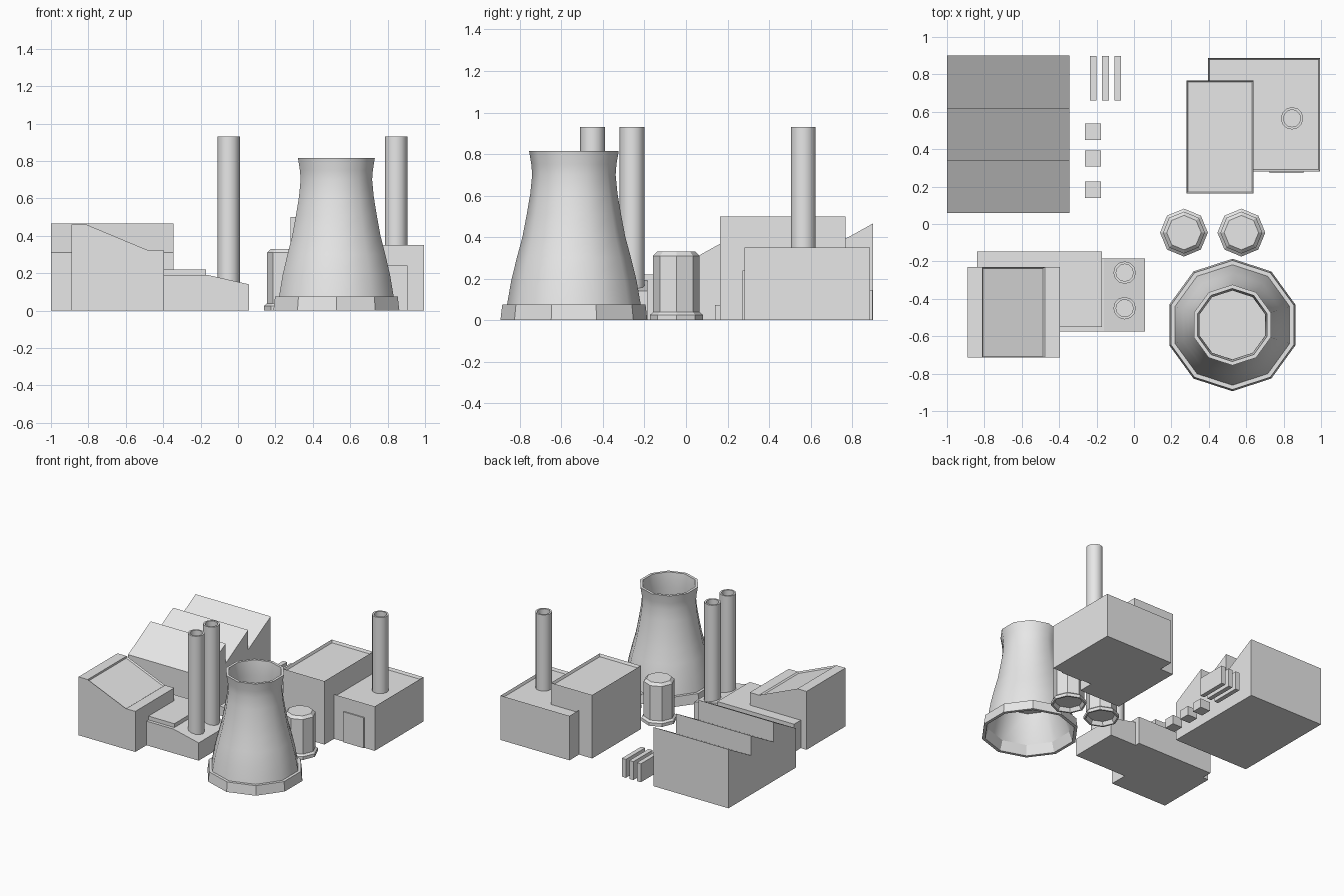
import bpy, bmesh, math
from mathutils import Vector

cube = bpy.data.objects.get("Cube")
if cube:
    bpy.data.objects.remove(cube, do_unlink=True)

GREY = bpy.data.materials.new("light_grey")
GREY.use_nodes = True
GREY.diffuse_color = (0.8, 0.8, 0.8, 1)
GREY.node_tree.nodes["Principled BSDF"].inputs["Base Color"].default_value = (0.8, 0.8, 0.8, 1)


def finish(name, bm, smooth=None):
    bmesh.ops.recalc_face_normals(bm, faces=bm.faces)
    me = bpy.data.meshes.new(name)
    bm.to_mesh(me)
    bm.free()
    me.materials.append(GREY)
    ob = bpy.data.objects.new(name, me)
    bpy.context.collection.objects.link(ob)
    if smooth:
        bpy.ops.object.select_all(action='DESELECT')
        ob.select_set(True)
        bpy.context.view_layer.objects.active = ob
        bpy.ops.object.shade_smooth_by_angle(angle=math.radians(smooth))
    return ob


def prism(name, profile, axis, lo, hi, recess=None, rim=0.012, depth=0.02):
    """Extrude a (horizontal, z) profile along axis; optionally sink the face
    whose normal best matches the recess direction."""
    def point(p, d):
        return (d, p[0], p[1]) if axis == 'X' else (p[0], d, p[1])
    bm = bmesh.new()
    face = bm.faces.new([bm.verts.new(point(p, lo)) for p in profile])
    ext = bmesh.ops.extrude_face_region(bm, geom=[face])
    shift = Vector((hi - lo, 0, 0)) if axis == 'X' else Vector((0, hi - lo, 0))
    bmesh.ops.translate(bm, vec=shift,
                        verts=[v for v in ext["geom"] if isinstance(v, bmesh.types.BMVert)])
    bmesh.ops.recalc_face_normals(bm, faces=bm.faces)
    if recess:
        bm.normal_update()
        target = Vector(recess).normalized()
        top = max(bm.faces, key=lambda f: f.normal.dot(target))
        normal = top.normal.copy()
        bmesh.ops.inset_region(bm, faces=[top], thickness=rim)
        bmesh.ops.translate(bm, verts=top.verts, vec=-normal * depth)
    return finish(name, bm)


def box(name, x0, x1, y0, y1, h, recess=None):
    return prism(name, [(x0, 0), (x1, 0), (x1, h), (x0, h)], 'Y', y0, y1, recess)


def lathe(name, profile, sides, x, y, turn=0.0, closed=False, smooth=None):
    """Revolve an (r, z) profile; a radius of zero closes with a flat disc."""
    bm = bmesh.new()
    rings = []
    for r, z in profile:
        if r == 0:
            rings.append([bm.verts.new((x, y, z))] * sides)
        else:
            angles = [turn + math.tau * i / sides for i in range(sides)]
            rings.append([bm.verts.new((x + r * math.cos(a), y + r * math.sin(a), z))
                          for a in angles])
    pairs = list(zip(rings, rings[1:]))
    if closed:
        pairs.append((rings[-1], rings[0]))
    for a, b in pairs:
        for i in range(sides):
            j = (i + 1) % sides
            bm.faces.new(list(dict.fromkeys((a[i], a[j], b[j], b[i]))))
    bmesh.ops.dissolve_limit(bm, angle_limit=0.01, verts=bm.verts, edges=bm.edges)
    return finish(name, bm, smooth)


# Sawtooth roofed hall
teeth = [(0.9, 0), (0.06, 0)]
for k in range(3):
    teeth += [(0.06 + 0.28 * k, 0.31), (0.06 + 0.28 * (k + 1), 0.465)]
prism("sawtooth_hall", teeth, 'X', -1.0, -0.345)

# Workshop with a sunken sloping roof panel
prism("sloped_workshop",
      [(-0.89, 0), (-0.395, 0), (-0.395, 0.32), (-0.475, 0.32), (-0.81, 0.46), (-0.89, 0.46)],
      'Y', -0.715, -0.23, recess=(0.14, 0, 0.335), rim=0.01, depth=0.012)

# Low annex under the twin chimneys and the block behind it
prism("chimney_annex", [(-0.5, 0), (0.06, 0), (0.06, 0.14), (-0.16, 0.19), (-0.5, 0.19)],
      'Y', -0.575, -0.185)
box("annex_block", -0.84, -0.17, -0.55, -0.147, 0.22)

# Flat roofed buildings with parapets, and a door plate
box("tall_block", 0.28, 0.64, 0.163, 0.768, 0.5, recess=(0, 0, 1))
box("wide_block", 0.395, 0.995, 0.282, 0.887, 0.35, recess=(0, 0, 1))
box("door", 0.725, 0.905, 0.273, 0.285, 0.24)

# Chimneys with hollow tops
for i, (x, y, z) in enumerate([(-0.05, -0.26, 0.13), (-0.05, -0.45, 0.13), (0.845, 0.565, 0.32)]):
    lathe(f"chimney_{i + 1}",
          [(0, z), (0.06, z), (0.06, 0.93), (0.046, 0.93), (0.046, 0.83), (0, 0.83)],
          12, x, y, smooth=40)

# Cooling tower shell, inner floor and footing
TX, TY = 0.526, -0.54
outer = [(0.322, 0.075), (0.302, 0.19), (0.275, 0.3), (0.248, 0.4), (0.227, 0.51),
         (0.21, 0.61), (0.201, 0.7), (0.205, 0.75), (0.216, 0.815)]
inner = [(0.195, 0.815), (0.184, 0.7), (0.208, 0.51), (0.225, 0.3), (0.305, 0.075)]
lathe("cooling_tower", outer + inner, 10, TX, TY, math.pi / 2, closed=True, smooth=40)
lathe("cooling_tower_floor", [(0, 0.29), (0.229, 0.29), (0.226, 0.3), (0, 0.3)],
      10, TX, TY, math.pi / 2)
lathe("cooling_tower_footing", [(0.354, 0), (0.345, 0.075), (0.305, 0.075), (0.33, 0)],
      10, TX, TY, math.pi / 2, closed=True)

# Octagonal storage tanks on hollow flared feet
for i, x in enumerate((0.267, 0.574)):
    lathe(f"tank_{i + 1}",
          [(0, 0.03), (0.1, 0.03), (0.115, 0), (0.128, 0), (0.128, 0.025), (0.112, 0.038),
           (0.112, 0.31), (0.092, 0.33), (0, 0.33)], 8, x, -0.046)

# Yard crates and cooling fins
for i, y in enumerate((0.14, 0.307, 0.45)):
    box(f"crate_{i + 1}", -0.262, -0.176, y, y + 0.086, 0.072)
for i in range(3):
    x = -0.235 + 0.065 * i
    box(f"cooling_fin_{i + 1}", x, x + 0.035, 0.66, 0.898, 0.145)
